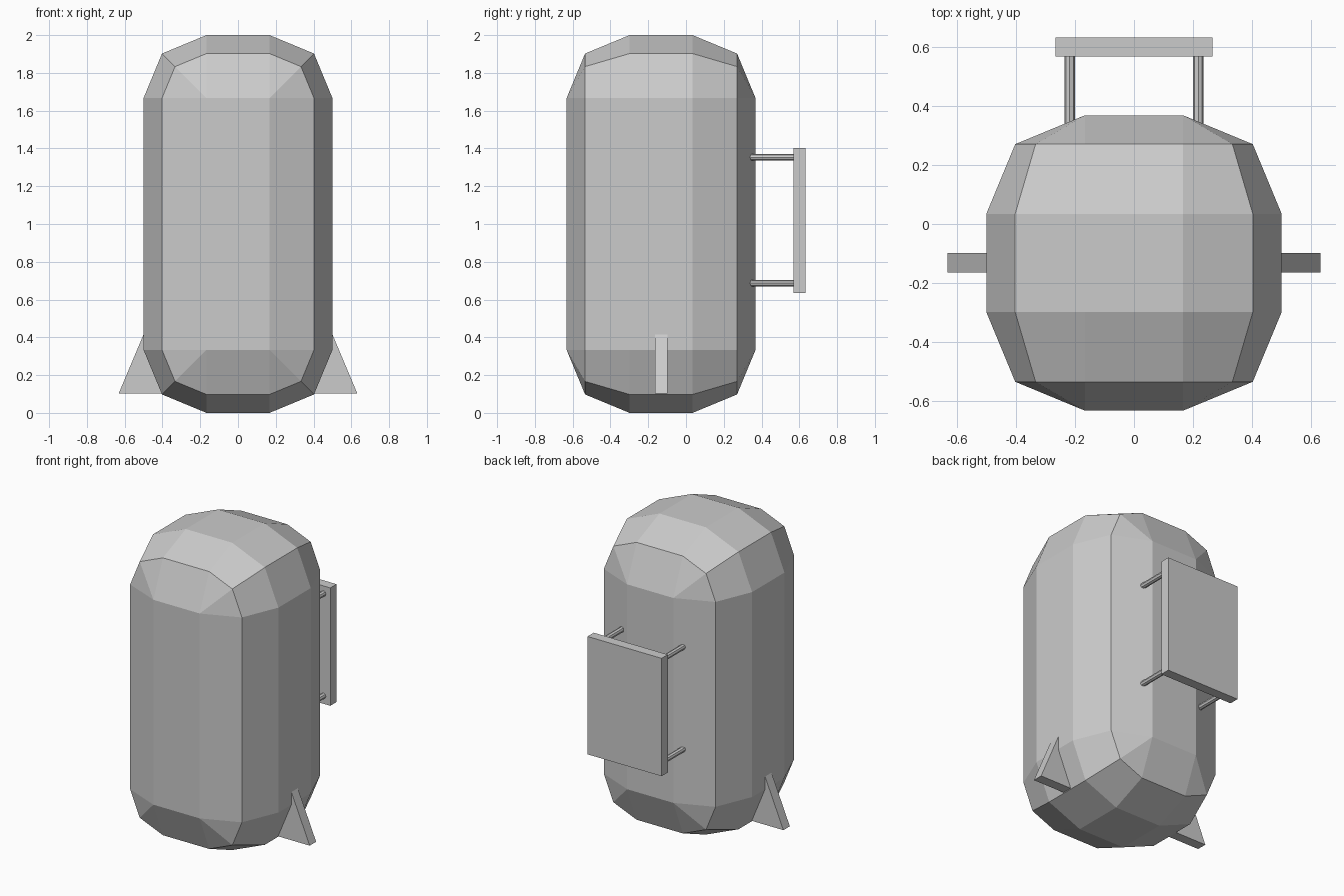
import bpy
from math import sin, cos, pi

if "Cube" in bpy.data.objects:
    bpy.data.objects.remove(bpy.data.objects["Cube"])

CY = -0.132          # body centre along y


def mesh_object(name, verts, faces):
    mesh = bpy.data.meshes.new(name)
    mesh.from_pydata(verts, [], faces)
    mesh.update()
    obj = bpy.data.objects.new(name, mesh)
    bpy.context.collection.objects.link(obj)
    return obj


def loft(name, rings):
    """Skin a list of equal-length rings and cap both ends."""
    n = len(rings[0])
    verts = [p for ring in rings for p in ring]
    faces = [tuple(range(n)), tuple(reversed(range(len(verts) - n, len(verts))))]
    for r in range(len(rings) - 1):
        for i in range(n):
            j = (i + 1) % n
            faces.append((r * n + i, (r + 1) * n + i, (r + 1) * n + j, r * n + j))
    return mesh_object(name, verts, faces)


def clean(obj):
    """Merge doubled points and make the normals point outwards."""
    import bmesh
    bm = bmesh.new()
    bm.from_mesh(obj.data)
    bmesh.ops.remove_doubles(bm, verts=bm.verts, dist=1e-4)
    bmesh.ops.recalc_face_normals(bm, faces=bm.faces)
    bm.to_mesh(obj.data)
    bm.free()


# Tank body: rounded-rectangle rings stacked along y, with 8-sided rounding
R, HX, HZ = 1 / 3, 1 / 6, 2 / 3
corners = [(1, 1), (-1, 1), (-1, -1), (1, -1)]


def body_ring(y, r):
    return [(sx * HX + r * cos(a), CY + y, 1 + sz * HZ + r * sin(a))
            for k, (sx, sz) in enumerate(corners)
            for a in (k * pi / 2 + s * pi / 4 for s in range(3))]


profile = [(s * HX - R * cos(a), R * sin(a))
           for s, angles in ((-1, (0, pi / 4, pi / 2)), (1, (pi / 2, 3 * pi / 4, pi)))
           for a in angles]
clean(loft("tank_body", [body_ring(y, r) for y, r in profile]))

# Side fins near the base
for side, s in (("left", -1), ("right", 1)):
    outline = [(0.36, 0.102), (0.632, 0.102), (0.496, 0.425), (0.36, 0.425)]
    clean(loft(side + "_fin", [[(s * x, y, z) for x, z in outline]
                               for y in (CY - 0.033, CY + 0.033)]))

# Flat panel standing off the back
bpy.ops.mesh.primitive_cube_add(size=1, location=(0, 0.6, 1.018))
panel = bpy.context.object
panel.name = "back_panel"
panel.scale = (0.533, 0.064, 0.767)

# Four thin rods holding the panel
for side, x in (("left", -0.218), ("right", 0.218)):
    for level, z in (("lower", 0.687), ("upper", 1.353)):
        bpy.ops.mesh.primitive_cylinder_add(vertices=8, radius=0.0175, depth=0.29,
                                            location=(x, 0.435, z),
                                            rotation=(pi / 2, 0, 0))
        bpy.context.object.name = f"{level}_{side}_rod"
